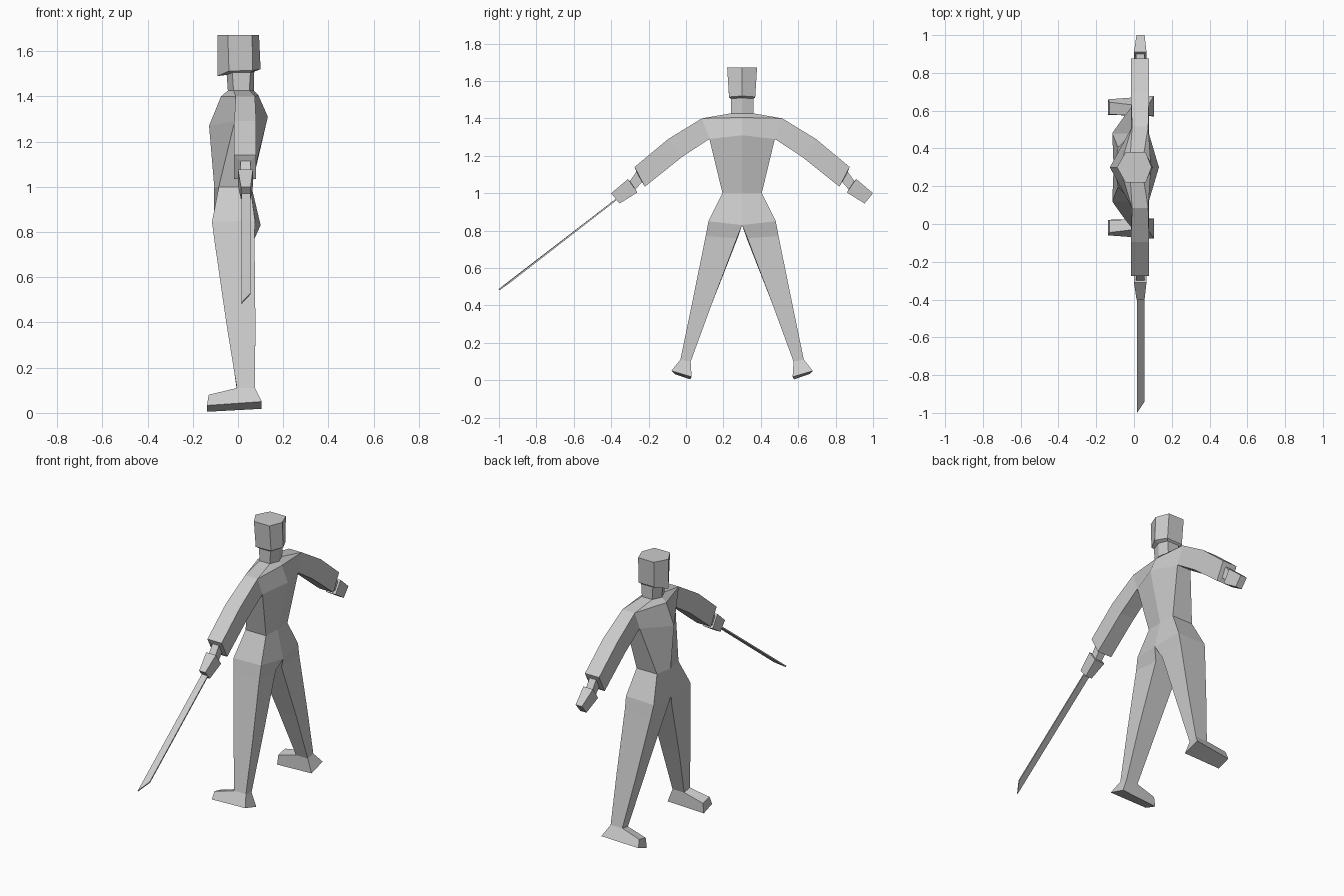
import bpy, bmesh
from mathutils import Vector

if "Cube" in bpy.data.objects:
    bpy.data.objects.remove(bpy.data.objects["Cube"])

MID = 0.3  # figure's centre line in y

grey = bpy.data.materials.new("plain grey")
grey.diffuse_color = (0.6, 0.6, 0.6, 1)
grey.use_nodes = True
grey.node_tree.nodes["Principled BSDF"].inputs["Base Color"].default_value = grey.diffuse_color


def loft(bm, rings, side, closed=True, cap=False, skip=()):
    """Skin rings of (x, sideways, z) points; skip holds (band, segment) gaps."""
    rows = [[bm.verts.new((x, MID + side * s, z)) for x, s, z in r] for r in rings]
    n = len(rows[0])
    for i, (a, b) in enumerate(zip(rows, rows[1:])):
        for j in range(n if closed else n - 1):
            if (i, j) not in skip:
                k = (j + 1) % n
                bm.faces.new((a[j], a[k], b[k], b[j]))
    if cap:
        bm.faces.new(rows[-1])


def box_ring(top, bottom, x0, x1):
    """Four-point limb section from two (sideways, z) points and an x range."""
    return [(x0, *bottom), (x1, *bottom), (x1, *top), (x0, *top)]


def finish(bm, name):
    bmesh.ops.remove_doubles(bm, verts=bm.verts, dist=0.0005)
    bmesh.ops.recalc_face_normals(bm, faces=bm.faces)
    me = bpy.data.meshes.new(name)
    bm.to_mesh(me)
    bm.free()
    me.materials.append(grey)
    ob = bpy.data.objects.new(name, me)
    bpy.context.collection.objects.link(ob)


# Half sections of trunk and head: front centre, front side, back side, back centre
hip = [(-.108, 0, .83), (-.115, .18, .845), (.075, .18, .85), (.10, 0, .83)]
trunk = [
    hip,
    [(-.105, 0, 1.0), (-.085, .105, 1.0), (.055, .105, 1.0), (.06, 0, 1.0)],
    [(-.128, 0, 1.27), (-.015, .175, 1.29), (.08, .175, 1.29), (.132, 0, 1.31)],
    [(-.075, 0, 1.40), (-.01, .215, 1.40), (.075, .215, 1.40), (.09, 0, 1.405)],
    [(-.045, 0, 1.425), (-.02, .06, 1.427), (.05, .06, 1.427), (.07, 0, 1.425)],
    [(-.05, 0, 1.495), (-.025, .06, 1.505), (.055, .06, 1.505), (.072, 0, 1.51)],
    [(-.09, 0, 1.49), (-.04, .07, 1.512), (.065, .07, 1.515), (.10, 0, 1.52)],
    [(-.09, 0, 1.672), (-.045, .08, 1.672), (.062, .08, 1.672), (.093, 0, 1.672)],
]

# Arm from the shoulder opening through cuff and wrist to the fist
arm = [
    box_ring((.215, 1.40), (.175, 1.29), -.01, .075),
    box_ring((.395, 1.29), (.32, 1.195), -.017, .08),
    box_ring((.575, 1.14), (.52, 1.035), -.017, .08),
    box_ring((.565, 1.115), (.535, 1.06), .01, .055),
    box_ring((.60, 1.065), (.57, 1.02), .01, .055),
    box_ring((.61, 1.076), (.56, 1.004), .0, .066),
    box_ring((.70, 1.0), (.655, .945), .013, .056),
]
arm[0] = [trunk[2][1], trunk[2][2], trunk[3][2], trunk[3][1]]

# Leg sections: inner front, outer front, outer back, inner back
ankle = [(-.005, .275, .10), (-.005, .33, .11), (.075, .33, .11), (.075, .275, .10)]
leg = [
    hip,
    [(-.096, .024, .76), (-.104, .197, .76), (.073, .195, .77), (.068, .028, .76)],
    [(-.048, .165, .40), (-.052, .27, .40), (.077, .27, .40), (.075, .165, .40)],
    ankle,
]

# Foot: ankle down to the sole, with a raised toe
toe_top = [(-.13, .28, .065), (-.13, .345, .08)]
toe_low = [(-.137, .278, .005), (-.137, .36, .033)]
heel = [(.105, .27, .018), (.105, .378, .05)]

bm = bmesh.new()
for side in (1, -1):
    # the opening between chest and shoulder rows receives the arm
    loft(bm, trunk, side, closed=False, cap=True, skip={(2, 1)})
    loft(bm, arm, side, cap=True)
    loft(bm, leg, side)
    loft(bm, [ankle[:2], toe_top, toe_low, heel, [ankle[3], ankle[2]]],
         side, closed=False)
    for i in (0, 1):
        pts = [ankle[i], toe_top[i], toe_low[i], heel[i], ankle[3 - i]]
        bm.faces.new([bm.verts.new((x, MID + side * s, z)) for x, s, z in pts])
finish(bm, "body")

# Blade: flat slanted strip with an angled tip, held in one fist
bm = bmesh.new()
outline = [(.015, -.34, .992), (.055, -.34, .992), (.055, -.94, .527), (.015, -1.0, .484)]
thick = Vector((0, .0025, -.0032))
low, high = ([bm.verts.new(Vector(p) + thick * k) for p in outline] for k in (1, -1))
bm.faces.new(low)
bm.faces.new(high)
for i in range(4):
    j = (i + 1) % 4
    bm.faces.new((low[i], low[j], high[j], high[i]))
finish(bm, "sword_blade")
